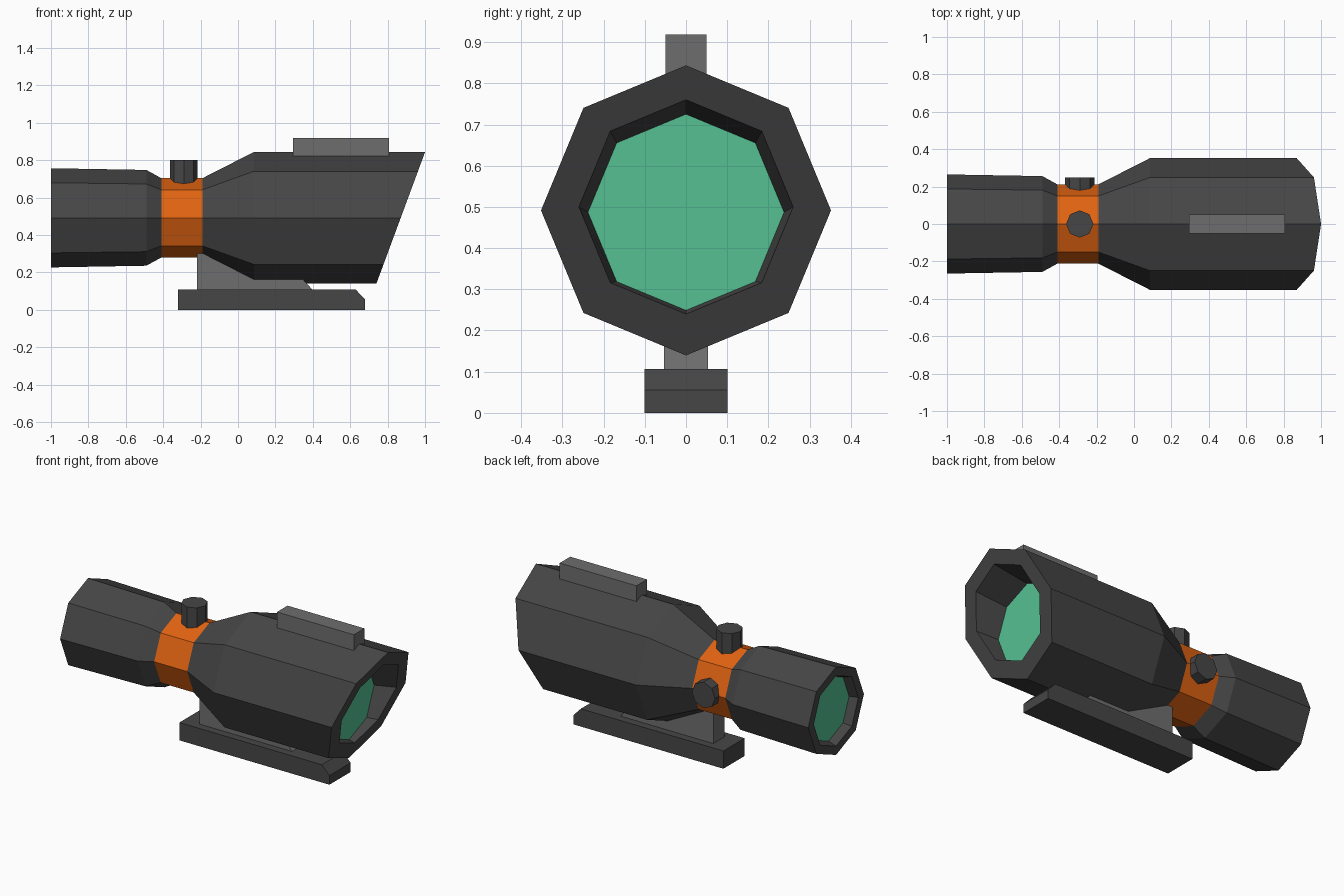
import bpy, bmesh, math
from mathutils import Matrix

if "Cube" in bpy.data.objects:
    bpy.data.objects.remove(bpy.data.objects["Cube"])

ZC = 0.4915   # height of the optical axis


def material(name, rgb):
    m = bpy.data.materials.new(name)
    m.diffuse_color = (*rgb, 1)
    m.use_nodes = True
    m.node_tree.nodes["Principled BSDF"].inputs["Base Color"].default_value = m.diffuse_color
    return m


DARK = material("dark grey", (0.061, 0.061, 0.061))
GREY = material("mid grey", (0.155, 0.155, 0.155))
ORANGE = material("orange", (0.75, 0.125, 0.006))
GLASS = material("green glass", (0.09, 0.53, 0.29))


def finish(bm, name, mat):
    me = bpy.data.meshes.new(name)
    bm.to_mesh(me)
    bm.free()
    me.materials.append(mat)
    ob = bpy.data.objects.new(name, me)
    bpy.context.collection.objects.link(ob)
    return ob


def slant(z):
    """x position of the raked front mouth at height z"""
    return 1 - 0.26 * (0.843 - z) / 0.703


def ring(bm, x, r, zc=ZC):
    """eight-sided ring around the axis; x=None puts it on the raked mouth"""
    out = []
    for i in range(8):
        a = i * math.pi / 4
        z = zc + r * math.sin(a)
        out.append(bm.verts.new((slant(z) if x is None else x, r * math.cos(a), z)))
    return out


def loft(name, rings, mat):
    bm = bmesh.new()
    rs = [ring(bm, *r) for r in rings]
    for a, b in zip(rs, rs[1:]):
        for i in range(8):
            j = (i + 1) % 8
            bm.faces.new((a[i], a[j], b[j], b[i]))
    return finish(bm, name, mat)


def lens(name, x, r, zc, front):
    bm = bmesh.new()
    vs = ring(bm, x, r, zc)
    bm.faces.new(vs if front else vs[::-1])
    return finish(bm, name, GLASS)


def slab(name, profile, half, mat):
    """side profile (x, z) extruded across y"""
    bm = bmesh.new()
    f = bm.faces.new([bm.verts.new((x, -half, z)) for x, z in profile])
    ext = bmesh.ops.extrude_face_region(bm, geom=[f])
    vs = [v for v in ext["geom"] if isinstance(v, bmesh.types.BMVert)]
    bmesh.ops.translate(bm, verts=vs, vec=(0, 2 * half, 0))
    bmesh.ops.recalc_face_normals(bm, faces=bm.faces)
    return finish(bm, name, mat)


def knob(name, r, depth, loc, tilt):
    bm = bmesh.new()
    m = Matrix.Translation(loc) @ Matrix.Rotation(tilt, 4, 'X')
    bmesh.ops.create_cone(bm, cap_ends=True, segments=8, radius1=r, radius2=r,
                          depth=depth, matrix=m)
    return finish(bm, name, DARK)


# Tube: eyepiece, coloured band, front housing with raked mouth
loft("eyepiece", [(-0.95, 0.195), (-1, 0.212), (-1, 0.265), (-0.49, 0.256), (-0.41, 0.212)], DARK)
loft("band", [(-0.41, 0.212), (-0.19, 0.212)], ORANGE)
loft("front_housing", [(-0.19, 0.212), (0.085, 0.352), (None, 0.352),
                       (None, 0.26, 0.5), (0.74, 0.238, 0.487)], DARK)
lens("rear_lens", -0.95, 0.195, ZC, False)
lens("front_lens", 0.74, 0.238, 0.487, True)

# Adjustment knobs on the top and the back side
knob("top_knob", 0.073, 0.16, (-0.29, 0, 0.72), 0)
knob("side_knob", 0.078, 0.13, (-0.29, 0.183, ZC), -math.pi / 2)

# Top rail, mount neck and base
slab("top_rail", [(0.295, 0.80), (0.807, 0.80), (0.807, 0.918), (0.295, 0.918)], 0.05, GREY)
slab("mount_neck", [(-0.22, 0.10), (0.405, 0.10), (0.345, 0.165), (0.1, 0.2),
                    (-0.15, 0.32), (-0.22, 0.32)], 0.054, GREY)
slab("mount_base", [(-0.32, 0), (0.68, 0), (0.68, 0.055), (0.63, 0.107), (-0.32, 0.107)], 0.101, DARK)
